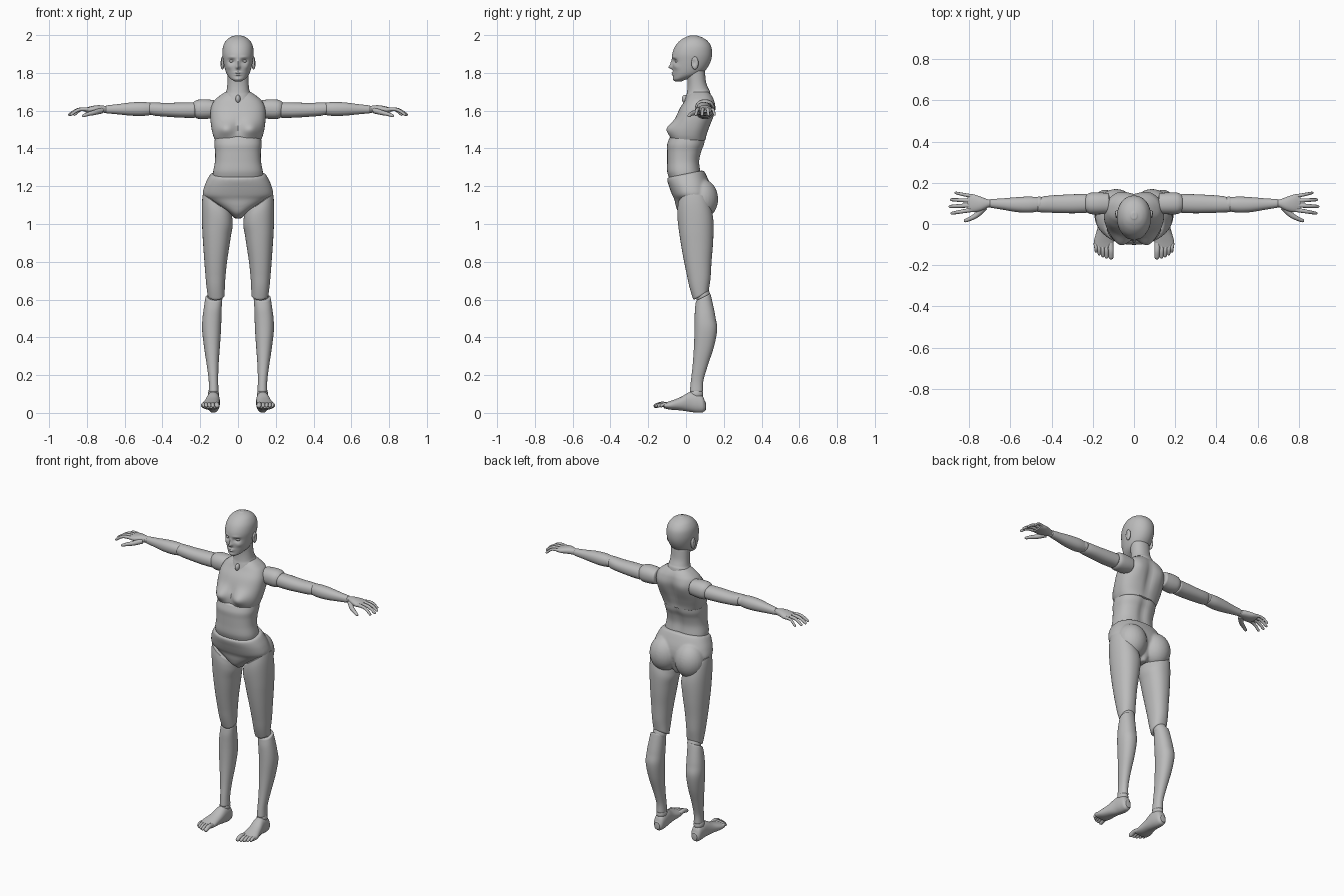
import bpy, bmesh, math
from mathutils import Vector

plastic = bpy.data.materials.new("grey plastic")
plastic.diffuse_color = (0.5, 0.5, 0.5, 1)


def smooth_rows(rows, steps):
    """Catmull-Rom interpolation of tuples of numbers."""
    out = []
    for i in range(len(rows) - 1):
        p0, p1, p2 = rows[max(i - 1, 0)], rows[i], rows[i + 1]
        p3 = rows[min(i + 2, len(rows) - 1)]
        for s in range(steps):
            t = s / steps
            out.append([0.5 * (2 * b + (c - a) * t + (2 * a - 5 * b + 4 * c - d) * t * t
                               + (3 * b - a - 3 * c + d) * t ** 3)
                        for a, b, c, d in zip(p0, p1, p2, p3)])
    return out + [list(rows[-1])]


def skin(bm, rings):
    """Bridge closed rings and close both ends."""
    vs = [[bm.verts.new(p) for p in r] for r in rings]
    n = len(vs[0])
    for a, b in zip(vs, vs[1:]):
        for i in range(n):
            j = (i + 1) % n
            bm.faces.new((a[i], a[j], b[j], b[i]))
    bm.faces.new(vs[0])
    bm.faces.new(vs[-1])


def loft(bm, rows, axis="z", seg=40, p=2.2, steps=6, edge=0.006, warp=None):
    """Rows are (position, side centre, half width, low, high) along an axis."""
    rows = smooth_rows(rows, steps)
    sgn = 1 if rows[-1][0] > rows[0][0] else -1
    first, last = rows[0], rows[-1]
    plan = [(first, .55, -edge), (first, .92, -edge * .7)] + [(r, 1, 0) for r in rows]
    plan += [(last, .92, edge * .7), (last, .55, edge)]
    rings = []
    for (t, c, h, lo, hi), k, off in plan:
        ring = []
        for i in range(seg):
            a = 2 * math.pi * i / seg
            u = math.copysign(abs(math.cos(a)) ** (2 / p), math.cos(a)) * h * k + c
            w = math.copysign(abs(math.sin(a)) ** (2 / p), math.sin(a)) * (hi - lo) / 2 * k + (lo + hi) / 2
            q = t + off * sgn
            v = Vector({"z": (u, w, q), "y": (u, q, w), "x": (q, u, w)}[axis])
            ring.append(warp(v) if warp else v)
        rings.append(ring)
    skin(bm, rings)


def tube(bm, pts, r0, r1, seg=12):
    """Tapered round digit with a domed tip."""
    path = [Vector(q) for q in smooth_rows(pts, 5)]
    rings, n = [], len(path)
    d = Vector((0, 0, 1))
    for i, c in enumerate(path):
        d = (path[min(i + 1, n - 1)] - path[max(i - 1, 0)]).normalized()
        a = d.cross(Vector((0, 0, 1))).normalized()
        b = a.cross(d)
        r = r0 + (r1 - r0) * i / (n - 1)
        for k, off in ([(1, 0)] if i < n - 1 else [(1, 0), (.8, .6), (.4, .92)]):
            rings.append([c + d * r * off + (a * math.cos(t) + b * math.sin(t)) * r * k
                          for t in (2 * math.pi * j / seg for j in range(seg))])
    skin(bm, rings)


def ball(bm, c, r):
    vs = bmesh.ops.create_uvsphere(bm, u_segments=28, v_segments=18, radius=1)["verts"]
    for v in vs:
        v.co = Vector(c) + Vector(a * b for a, b in zip(v.co, r))


def push(bm, c, r, move):
    """Soft sculpting push, mirrored on x."""
    for s in ((1,) if c[0] == 0 else (1, -1)):
        for v in bm.verts:
            d = sum(((q - e) / f) ** 2 for q, e, f in zip(v.co, (c[0] * s, c[1], c[2]), r))
            v.co += Vector((move[0] * s, move[1], move[2])) * math.exp(-d)


def finish(name, bm, mirror=False):
    bmesh.ops.recalc_face_normals(bm, faces=bm.faces)
    me = bpy.data.meshes.new(name)
    bm.to_mesh(me)
    bm.free()
    me.materials.append(plastic)
    me.shade_smooth()
    me.set_sharp_from_angle(angle=math.radians(50))
    ob = bpy.data.objects.new(name, me)
    bpy.context.collection.objects.link(ob)
    if mirror:
        ob.modifiers.new("mirror", "MIRROR")
    return ob


def lofted(name, rows, mirror=False, **kw):
    bm = bmesh.new()
    loft(bm, rows, **kw)
    return finish(name, bm, mirror)


def joint(name, c, r):
    bm = bmesh.new()
    ball(bm, c, r)
    finish(name, bm, True)


# Head with sculpted face
bm = bmesh.new()
loft(bm, [(1.757, 0, .02, -.06, -.02), (1.768, 0, .038, -.066, .01), (1.79, 0, .057, -.068, .075),
          (1.82, 0, .069, -.07, .108), (1.86, 0, .078, -.073, .13), (1.9, 0, .083, -.073, .138),
          (1.94, 0, .079, -.058, .133), (1.97, 0, .064, -.033, .113), (1.988, 0, .043, -.005, .085),
          (1.997, 0, .018, .02, .06)], seg=96, p=2.1, steps=8, edge=.002)
push(bm, (.034, -.07, 1.862), (.018, .04, .012), (0, .014, 0))        # eye sockets
push(bm, (.034, -.07, 1.883), (.02, .04, .006), (0, -.004, 0))        # brows
push(bm, (.045, -.05, 1.832), (.015, .03, .014), (.002, -.004, 0))    # cheeks
push(bm, (0, -.075, 1.831), (.010, .05, .010), (0, -.021, -.002))     # nose tip
push(bm, (0, -.075, 1.85), (.008, .05, .018), (0, -.010, 0))          # nose bridge
push(bm, (0, -.07, 1.801), (.018, .05, .004), (0, -.009, 0))          # upper lip
push(bm, (0, -.07, 1.790), (.015, .05, .004), (0, -.009, 0))          # lower lip
push(bm, (0, -.065, 1.766), (.016, .04, .008), (0, -.004, 0))         # chin
finish("head", bm)
joint("eye", (.033, -.045, 1.862), (.014, .014, .009))
bm = bmesh.new()
ball(bm, (.083, .047, 1.852), (.011, .019, .034))
push(bm, (.1, .043, 1.855), (.02, .009, .016), (-.009, 0, 0))
finish("ear", bm, True)

# Neck with a slanted collar and throat notch
bm = bmesh.new()
loft(bm, [(1.66, 0, .074, -.012, .13), (1.69, 0, .068, .0, .126), (1.71, 0, .06, .006, .118),
          (1.75, 0, .056, .008, .106), (1.81, 0, .056, .0, .1)],
     warp=lambda v: v + Vector((0, 0, (v.y - .06) * .3 * max(0, (1.76 - v.z) / .1))))
finish("neck", bm)
bm = bmesh.new()
ball(bm, (0, -.004, 1.662), (.013, .018, .022))
finish("throat_notch", bm)

# Chest with breasts, shoulder blades and spine groove
bm = bmesh.new()
loft(bm, [(1.445, 0, .122, -.078, .105), (1.47, 0, .132, -.077, .11), (1.51, 0, .141, -.068, .124),
          (1.56, 0, .146, -.055, .142), (1.61, 0, .144, -.034, .154), (1.65, 0, .128, -.008, .15),
          (1.675, 0, .102, .006, .14), (1.695, 0, .073, .02, .125)], seg=72, p=2.5, steps=6)
push(bm, (.068, -.08, 1.505), (.05, .08, .04), (0, -.040, 0))
push(bm, (0, -.08, 1.51), (.022, .05, .05), (0, .012, 0))
push(bm, (.08, .15, 1.6), (.04, .06, .06), (0, .008, 0))
push(bm, (0, .14, 1.56), (.022, .06, .10), (0, -.014, 0))
finish("chest", bm)

# Abdomen
bm = bmesh.new()
loft(bm, [(1.245, 0, .132, -.09, .085), (1.28, 0, .131, -.1, .078), (1.33, 0, .122, -.1, .073),
          (1.38, 0, .121, -.1, .083), (1.42, 0, .125, -.1, .098), (1.455, 0, .122, -.088, .103)],
     seg=64, p=2.4, edge=.01)
push(bm, (0, .09, 1.36), (.025, .05, .12), (0, -.012, 0))
finish("abdomen", bm)

# Pelvis: brief shape fused with the buttocks
bm = bmesh.new()
loft(bm, [(1.035, 0, .022, -.012, .10), (1.06, 0, .05, -.04, .11), (1.095, 0, .105, -.054, .12),
          (1.13, 0, .162, -.062, .13), (1.155, 0, .186, -.074, .135), (1.2, 0, .178, -.09, .13),
          (1.24, 0, .16, -.099, .11), (1.262, 0, .147, -.1, .096)], seg=64, p=2.3,
     warp=lambda v: v + Vector((0, 0, max(0, v.z - 1.2) * (v.y * 3 + .0))))
for s in (1, -1):
    ball(bm, (s * .087, .082, 1.132), (.091, .088, .107))
pelvis = finish("pelvis", bm)
m = pelvis.modifiers.new("fuse", "REMESH")
m.mode, m.voxel_size, m.use_smooth_shade = "VOXEL", .006, True
m = pelvis.modifiers.new("soften", "SMOOTH")
m.factor, m.iterations = .5, 6

# Arms, reaching out along x
lofted("shoulder", [(.125, .1, .05, 1.562, 1.655), (.17, .1, .053, 1.556, 1.66), (.21, .1, .052, 1.557, 1.658),
                    (.23, .1, .042, 1.567, 1.65)], True, axis="x")
lofted("upper_arm", [(.232, .1, .046, 1.562, 1.644), (.3, .098, .046, 1.563, 1.643),
                     (.38, .097, .043, 1.568, 1.641), (.43, .096, .04, 1.572, 1.643),
                     (.455, .095, .037, 1.577, 1.643)], True, axis="x",
       warp=lambda v: v + Vector((max(0, v.x - .4) * (.1 - v.y) * 5, 0, 0)))
joint("elbow", (.46, .097, 1.611), (.032, .036, .033))
lofted("forearm", [(.468, .095, .035, 1.576, 1.643), (.51, .094, .039, 1.572, 1.646),
                   (.57, .094, .036, 1.574, 1.643), (.64, .097, .027, 1.581, 1.634),
                   (.695, .1, .021, 1.586, 1.628)], True, axis="x")
joint("wrist", (.704, .1, 1.607), (.016, .02, .019))

# Hand with spread, drooping fingers
bm = bmesh.new()
loft(bm, [(.708, .1, .019, 1.59, 1.626), (.74, .098, .033, 1.588, 1.629), (.775, .1, .043, 1.587, 1.624),
          (.803, .102, .042, 1.59, 1.616)], axis="x", seg=32, steps=4)
for y0, x1, y1, r in ((.069, .884, .052, .011), (.091, .892, .085, .0115),
                      (.113, .886, .118, .011), (.135, .865, .151, .0095)):
    xm, ym = .79 + (x1 - .79) * .55, y0 + (y1 - y0) * .55
    tube(bm, [(.785, y0, 1.606), (xm, ym, 1.605), (x1, y1, 1.579)], r, r * .65)
tube(bm, [(.725, .082, 1.6), (.76, .046, 1.59), (.79, .028, 1.583), (.818, .016, 1.573)], .016, .008)
finish("hand", bm, True)


# Legs: thigh top slopes up to the hip, its end slants at the knee
def thigh_cut(v):
    top = min(1, max(0, (v.z - .95) / .14))
    low = min(1, max(0, (.72 - v.z) / .1))
    return v + Vector((0, 0, top * .7 * (v.x - .108) + low * .55 * (v.y - .075)))


def shin_cut(v):
    low = min(1, max(0, (v.z - .5) / .1))
    return v + Vector((0, 0, low * .5 * (v.y - .085)))


lofted("thigh", [(1.103, .109, .077, -.042, .125), (1.06, .11, .081, -.046, .138), (1.0, .11, .081, -.042, .146),
                 (.9, .114, .071, -.028, .143), (.8, .118, .06, -.01, .135), (.7, .119, .051, .012, .129),
                 (.622, .116, .045, .038, .12)], True, seg=48, warp=thigh_cut)
joint("knee", (.12, .09, .62), (.041, .038, .045))
lofted("shin", [(.605, .128, .045, .052, .13), (.56, .133, .047, .047, .142), (.5, .138, .05, .046, .157),
                (.44, .14, .05, .045, .165), (.35, .138, .042, .042, .148), (.25, .134, .031, .035, .115),
                (.17, .13, .025, .026, .092), (.115, .129, .026, .02, .09)], True, seg=48, warp=shin_cut)
joint("ankle", (.13, .055, .1), (.029, .036, .032))

# Foot with five toes
bm = bmesh.new()
loft(bm, [(.1, .13, .02, .012, .06), (.088, .13, .03, .003, .09), (.06, .13, .034, .001, .108),
          (.02, .132, .036, .006, .11), (-.03, .139, .041, .013, .083), (-.08, .146, .048, .017, .064),
          (-.112, .148, .047, .023, .054)], axis="y", seg=40)
for x, tip, r in ((.112, -.16, .0145), (.134, -.159, .011), (.152, -.153, .0105),
                  (.169, -.144, .010), (.184, -.131, .0095)):
    tube(bm, [(x + .002, -.095, .041), (x, (tip - .1) / 2, .046), (x - .001, tip, .037)], r, r * .85)
finish("foot", bm, True)
